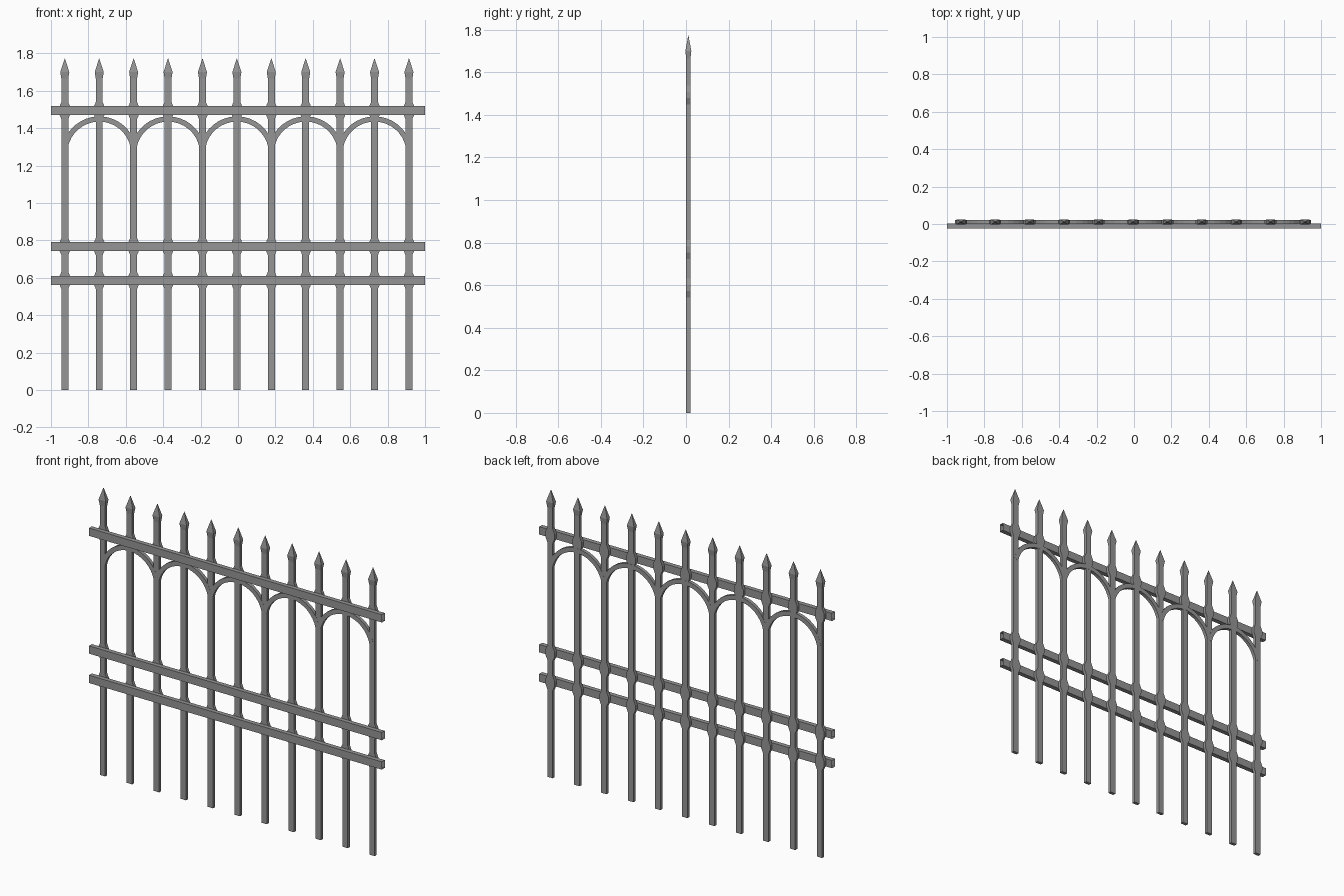
import bpy, bmesh
from math import cos, sin, radians

cube = bpy.data.objects.get("Cube")
if cube:
    bpy.data.objects.remove(cube, do_unlink=True)

iron = bpy.data.materials.new("grey iron")
iron.use_nodes = True
GREY = (0.3, 0.3, 0.3, 1)
iron.diffuse_color = GREY
iron.node_tree.nodes["Principled BSDF"].inputs["Base Color"].default_value = GREY

PICKET_Y = 0.011
FIRST_X, SPACING = -0.926, 0.184
RAIL_HEIGHTS = {"lower": 0.586, "middle": 0.767, "top": 1.494}


def loft(name, rings, closed=False, caps=True):
    """Skin a run of four-cornered rings into a flat-shaded part."""
    bm = bmesh.new()
    loops = [[bm.verts.new(p) for p in ring] for ring in rings]
    pairs = list(zip(loops, loops[1:]))
    for a, b in pairs:
        for i in range(4):
            j = (i + 1) % 4
            bm.faces.new((a[i], a[j], b[j], b[i]))
    if caps:
        bm.faces.new(loops[0][::-1])
        bm.faces.new(loops[-1])
    bmesh.ops.remove_doubles(bm, verts=bm.verts, dist=0.00001)
    bmesh.ops.recalc_face_normals(bm, faces=bm.faces)
    mesh = bpy.data.meshes.new(name)
    bm.to_mesh(mesh)
    bm.free()
    mesh.materials.append(iron)
    obj = bpy.data.objects.new(name, mesh)
    bpy.context.collection.objects.link(obj)
    return obj


CORNERS = ((-1, -1), (1, -1), (1, 1), (-1, 1))


def picket(index):
    # Flat bar, widened into a collar behind each rail, with a spear head
    w, d = 0.0185, 0.01
    profile = [(0, w, d)]
    for z in RAIL_HEIGHTS.values():
        profile += [(z - 0.045, w, d), (z - 0.014, 0.032, d),
                    (z + 0.014, 0.032, d), (z + 0.045, w, d)]
    profile += [(1.665, w, d), (1.70, 0.024, 0.014), (1.772, 0.0008, 0.0008)]
    x = FIRST_X + index * SPACING
    loft(f"picket_{index + 1}",
         [[(x + sx * hw, PICKET_Y + sy * hd, z) for sx, sy in CORNERS]
          for z, hw, hd in profile])


def rail(name, z):
    # Hollow box rail, open at both ends
    loft(name, [[(x, -0.011 + sy * 0.014, z + sz * 0.024) for sy, sz in CORNERS]
                for x in (-1, 1)], caps=False)


def arch(index):
    # Curved strap spanning two bays
    x = FIRST_X + (2 * index + 1) * SPACING
    rings = []
    for step in range(17):
        a = radians(11 + 158 * step / 16)
        rings.append([(x + r * cos(a), PICKET_Y + sy * 0.0105, 1.264 + r * sin(a))
                      for r, sy in ((0.171, -1), (0.199, -1), (0.199, 1), (0.171, 1))])
    loft(f"arch_{index + 1}", rings)


for i in range(11):
    picket(i)
for label, height in RAIL_HEIGHTS.items():
    rail(f"{label}_rail", height)
for i in range(5):
    arch(i)
